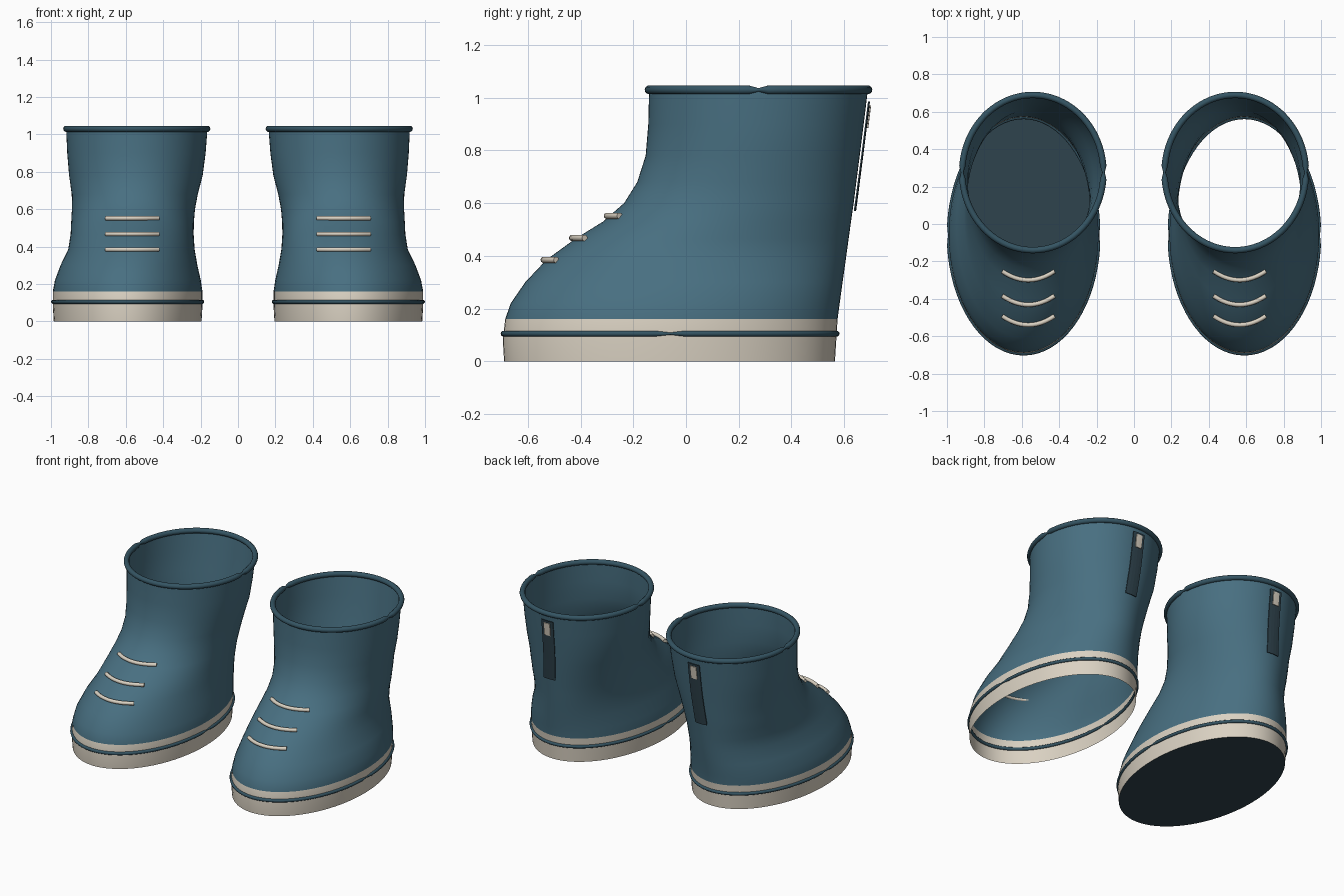
import bpy
import bmesh
from math import sin, cos, pi, sqrt

cube = bpy.data.objects.get("Cube")
if cube:
    bpy.data.objects.remove(cube, do_unlink=True)

SEGMENTS = 72
SOLE_TOP = 0.16
# Boot cross-sections: height, centre x, half width, front y, back y
SECTIONS = [
    (0.0, 0.59, 0.395, -0.69, 0.565),
    (0.08, 0.59, 0.4, -0.695, 0.57),
    (SOLE_TOP, 0.59, 0.4, -0.686, 0.575),
    (0.22, 0.589, 0.39, -0.665, 0.583),
    (0.3, 0.583, 0.366, -0.61, 0.594),
    (0.385, 0.57, 0.338, -0.53, 0.606),
    (0.465, 0.566, 0.329, -0.42, 0.617),
    (0.53, 0.564, 0.328, -0.315, 0.626),
    (0.6, 0.559, 0.329, -0.235, 0.636),
    (0.68, 0.552, 0.337, -0.185, 0.646),
    (0.78, 0.546, 0.357, -0.153, 0.659),
    (0.9, 0.543, 0.37, -0.143, 0.674),
    (1.03, 0.541, 0.378, -0.14, 0.69),
]


def material(name, color):
    mat = bpy.data.materials.new(name)
    mat.use_nodes = True
    rgba = (*color, 1)
    mat.diffuse_color = rgba
    mat.node_tree.nodes["Principled BSDF"].inputs["Base Color"].default_value = rgba
    return mat


TEAL = material("teal rubber", (0.065, 0.16, 0.22))
TRIM = material("deep teal trim", (0.035, 0.09, 0.125))
CREAM = material("cream", (0.7, 0.64, 0.54))
DARK = material("dark slate", (0.028, 0.056, 0.074))


def add_object(name, data, mats):
    obj = bpy.data.objects.new(name, data)
    bpy.context.collection.objects.link(obj)
    for mat in mats:
        data.materials.append(mat)
    return obj


def mesh_object(name, bm, *mats):
    bmesh.ops.recalc_face_normals(bm, faces=bm.faces)
    mesh = bpy.data.meshes.new(name)
    bm.to_mesh(mesh)
    bm.free()
    return add_object(name, mesh, mats)


def section_at(z):
    """Linear blend of the two sections around height z."""
    for low, high in zip(SECTIONS, SECTIONS[1:]):
        if z <= high[0]:
            t = (z - low[0]) / (high[0] - low[0])
            return [a + (b - a) * t for a, b in zip(low, high)]
    return SECTIONS[-1]


def outline(section, side):
    """Ellipse of points round the boot at one section."""
    z, cx, rx, front, back = section
    cy, ry = (front + back) / 2, (back - front) / 2
    angles = [2 * pi * i / SEGMENTS for i in range(SEGMENTS)]
    return [(side * (cx + rx * cos(a)), cy + ry * sin(a), z) for a in angles]


def shell(name, side):
    """Lofted open boot, cream below the sole line."""
    bm = bmesh.new()
    rings = [[bm.verts.new(p) for p in outline(s, side)] for s in SECTIONS]
    for low, high in zip(rings, rings[1:]):
        for i in range(SEGMENTS):
            j = (i + 1) % SEGMENTS
            face = bm.faces.new((low[i], low[j], high[j], high[i]))
            face.smooth = True
            face.material_index = int(face.calc_center_median().z < SOLE_TOP)
    return mesh_object(name, bm, TEAL, CREAM)


def tube(name, points, thickness, mat, radii=None):
    """Round cord along points; a closed loop when radii are given."""
    curve = bpy.data.curves.new(name, "CURVE")
    curve.dimensions = "3D"
    curve.bevel_depth = thickness
    curve.bevel_resolution = 3
    curve.use_fill_caps = True
    spline = curve.splines.new("POLY")
    spline.points.add(len(points) - 1)
    for i, p in enumerate(points):
        spline.points[i].co = (*p, 1)
        spline.points[i].radius = radii[i] if radii else 1
    spline.use_cyclic_u = radii is not None
    return add_object(name, curve, [mat])


def plate(name, side, width, bottom, top, gap, mat):
    """Thin strip following the back of the boot."""
    bm = bmesh.new()
    rows, cols = 6, 4
    grid = []
    for r in range(rows + 1):
        z, cx, rx, front, back = section_at(bottom + (top - bottom) * r / rows)
        cy, ry = (front + back) / 2, (back - front) / 2
        row = []
        for c in range(cols + 1):
            dx = width * (c / cols - 0.5)
            y = cy + ry * sqrt(1 - (dx / rx) ** 2) + gap
            row.append(bm.verts.new((side * (cx + dx), y, z)))
        grid.append(row)
    for low, high in zip(grid, grid[1:]):
        for c in range(cols):
            bm.faces.new((low[c], low[c + 1], high[c + 1], high[c]))
    obj = mesh_object(name, bm, mat)
    solid = obj.modifiers.new("thickness", "SOLIDIFY")
    solid.thickness = 0.005
    solid.offset = 0
    return obj


# Trim cords narrow to a seam on each side of the boot
seam = [0.4 if i % (SEGMENTS // 2) == 0 else 1 for i in range(SEGMENTS)]

for label, side in (("left", 1), ("right", -1)):
    shell(label + "_boot", side)

    # Rolled top rim and welt cord round the sole
    rim = outline(SECTIONS[-1], side)
    tube(label + "_rim", rim, 0.017, TRIM, seam)
    welt = outline(section_at(0.105), side)
    tube(label + "_welt", welt, 0.011, TRIM, seam)

    # Three bowed laces across the instep
    for n, (z, middle) in enumerate(((0.385, -0.54), (0.468, -0.432), (0.552, -0.3))):
        steps = [k / 6 for k in range(-6, 7)]
        path = [(side * (0.565 + 0.14 * t), middle + 0.048 * t * t, z) for t in steps]
        tube(f"{label}_lace_{n + 1}", path, 0.012, CREAM)

    # Heel strap with a small pull tab
    plate(label + "_heel_strap", side, 0.085, 0.57, 0.985, 0.011, DARK)
    plate(label + "_pull_tab", side, 0.045, 0.885, 0.97, 0.017, CREAM)

# Only the right boot has a closed underside
bm = bmesh.new()
bm.faces.new([bm.verts.new(p) for p in reversed(outline(SECTIONS[0], -1))])
mesh_object("right_outsole", bm, DARK)
